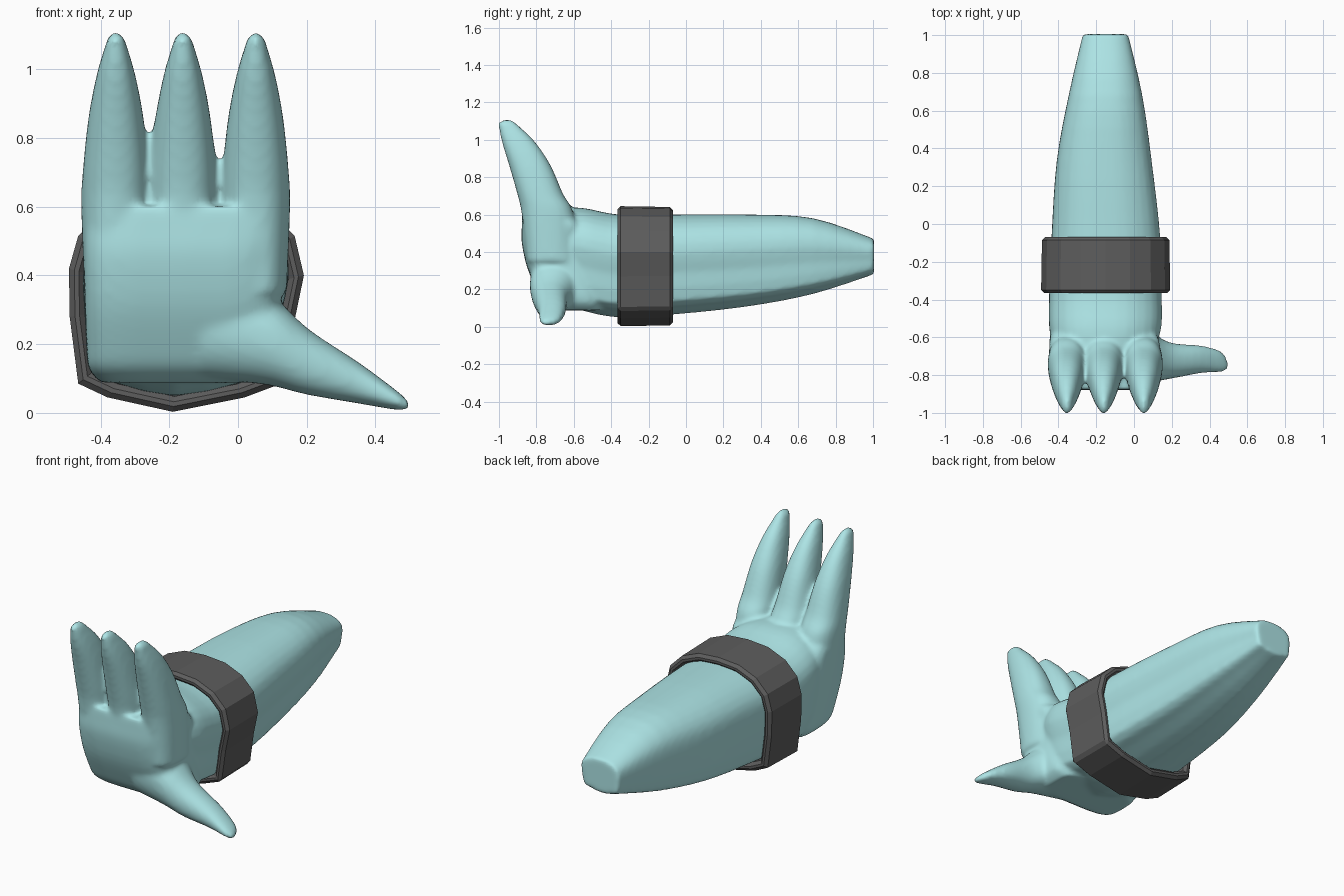
import bpy, bmesh, math
from mathutils import Vector

if "Cube" in bpy.data.objects:
    bpy.data.objects.remove(bpy.data.objects["Cube"])


def material(name, rgb):
    m = bpy.data.materials.new(name)
    m.diffuse_color = (*rgb, 1)
    m.use_nodes = True
    m.node_tree.nodes["Principled BSDF"].inputs["Base Color"].default_value = m.diffuse_color
    return m


def spline(p0, p1, p2, p3, t):
    return 0.5 * (2*p1 + (p2-p0)*t + (2*p0-5*p1+4*p2-p3)*t*t + (3*p1-p0-3*p2+p3)*t**3)


def superellipse(e, n=32):
    pts = []
    for i in range(n):
        a = 2 * math.pi * i / n
        c, s = math.cos(a), math.sin(a)
        pts.append((math.copysign(abs(c)**(2/e), c), math.copysign(abs(s)**(2/e), s)))
    return pts


def loft(bm, axis, profile, sections, steps=4):
    """Sections are (position, u min, u max, v min, v max) along the axis."""
    rows = [Vector(s) for s in sections]
    fine = []
    for i in range(len(rows) - 1):
        p = [rows[max(0, i-1)], rows[i], rows[i+1], rows[min(len(rows)-1, i+2)]]
        fine += [spline(*p, k / steps) for k in range(steps)]
    fine.append(rows[-1])
    rings = []
    for a, u0, u1, v0, v1 in fine:
        ring = []
        for pu, pv in profile:
            u, v = (u0+u1)/2 + pu*(u1-u0)/2, (v0+v1)/2 + pv*(v1-v0)/2
            co = {'X': (a, u, v), 'Y': (u, a, v), 'Z': (u, v, a)}[axis]
            ring.append(bm.verts.new(co))
        rings.append(ring)
    n = len(profile)
    for r, q in zip(rings, rings[1:]):
        for i in range(n):
            bm.faces.new((r[i], r[(i+1) % n], q[(i+1) % n], q[i]))
    bm.faces.new(rings[0])
    bm.faces.new(rings[-1])


def finish(bm, name, mat):
    bmesh.ops.recalc_face_normals(bm, faces=bm.faces)
    me = bpy.data.meshes.new(name)
    bm.to_mesh(me)
    bm.free()
    ob = bpy.data.objects.new(name, me)
    bpy.context.collection.objects.link(ob)
    me.materials.append(mat)
    return ob


# Outline of the wristband, also used in scaled form for the arm
OUTLINE = [(-.19, .003), (.02, .045), (.14, .09), (.165, .27), (.192, .40), (.165, .515),
           (.09, .59), (-.02, .635), (-.15, .645), (-.28, .635), (-.39, .59), (-.465, .515),
           (-.492, .42), (-.49, .28), (-.465, .085), (-.38, .045)]
unit = [((x + .15) / .342, (z - .324) / .321) for x, z in OUTLINE]
k = len(unit)
arm_profile = []
for i in range(k):
    p = [Vector(unit[(i + d) % k]) for d in (-1, 0, 1, 2)]
    arm_profile += [tuple(spline(*p, t)) for t in (0, .5)]

bm = bmesh.new()
# Forearm and wrist
loft(bm, 'Y', arm_profile, [
    (1.005, -.27, -.03, .28, .47), (.68, -.345, .045, .175, .58), (.33, -.408, .095, .108, .60),
    (-.07, -.435, .14, .065, .60), (-.36, -.447, .147, .05, .60),
    (-.55, -.447, .145, .085, .635), (-.68, -.42, .10, .13, .635)])
# Palm
loft(bm, 'Z', superellipse(4.5), [
    (.088, -.40, .08, -.70, -.45), (.13, -.435, .12, -.76, -.45), (.20, -.442, .13, -.80, -.47),
    (.32, -.447, .125, -.85, -.5), (.45, -.45, .12, -.878, -.52),
    (.54, -.447, .14, -.878, -.55), (.60, -.43, .13, -.875, -.60)])
# Three fingers
for base, tip in ((-.355, -.355), (-.16, -.16), (.05, .052)):
    rows = []
    for z, half, y0, y1 in ((.35, .092, -.85, -.58), (.60, .101, -.878, -.60),
                            (.71, .096, -.902, -.657), (.86, .08, -.945, -.722),
                            (.98, .057, -.982, -.80), (1.06, .034, -1.0, -.878),
                            (1.09, .024, -1.003, -.91), (1.105, .01, -.98, -.93)):
        t = (z - .35) / .75
        c = base + (tip - base) * t
        rows.append((z, c - half, c + half, y0, y1))
    loft(bm, 'Z', superellipse(2.3), rows)
# Thumb
loft(bm, 'X', superellipse(2.2), [
    (-.10, -.82, -.56, .10, .46), (.08, -.835, -.58, .082, .36), (.20, -.818, -.63, .053, .248),
    (.35, -.79, -.643, .027, .148), (.45, -.785, -.668, .01, .074),
    (.485, -.778, -.70, .008, .045), (.497, -.765, -.735, .014, .034)])
hand = finish(bm, "arm_and_hand", material("pale_teal", (.42, .78, .79)))

# Fuse the overlapping volumes into one soft skin
rem = hand.modifiers.new("fuse", 'REMESH')
rem.mode = 'VOXEL'
rem.voxel_size = .013
rem.use_smooth_shade = True
sm = hand.modifiers.new("soften", 'SMOOTH')
sm.factor = .5
sm.iterations = 6

# Wristband
bm = bmesh.new()
loops = []
cx, cz = -.15, .324
for y, grow, inset in ((-.365, 1, 0), (-.07, .985, 0), (-.07, .985, .045), (-.365, 1, .045)):
    sx, sz = grow * (1 - inset / .342), grow * (1 - inset / .321)
    loops.append([bm.verts.new((cx + (x-cx)*sx, y, cz + (z-cz)*sz)) for x, z in OUTLINE])
for a in range(4):
    r, q = loops[a], loops[(a+1) % 4]
    for i in range(k):
        bm.faces.new((r[i], r[(i+1) % k], q[(i+1) % k], q[i]))
band = finish(bm, "wristband", material("dark_grey", (.11, .11, .11)))
bev = band.modifiers.new("edge_bevel", 'BEVEL')
bev.width = .016
bev.segments = 1
bev.angle_limit = math.radians(60)
